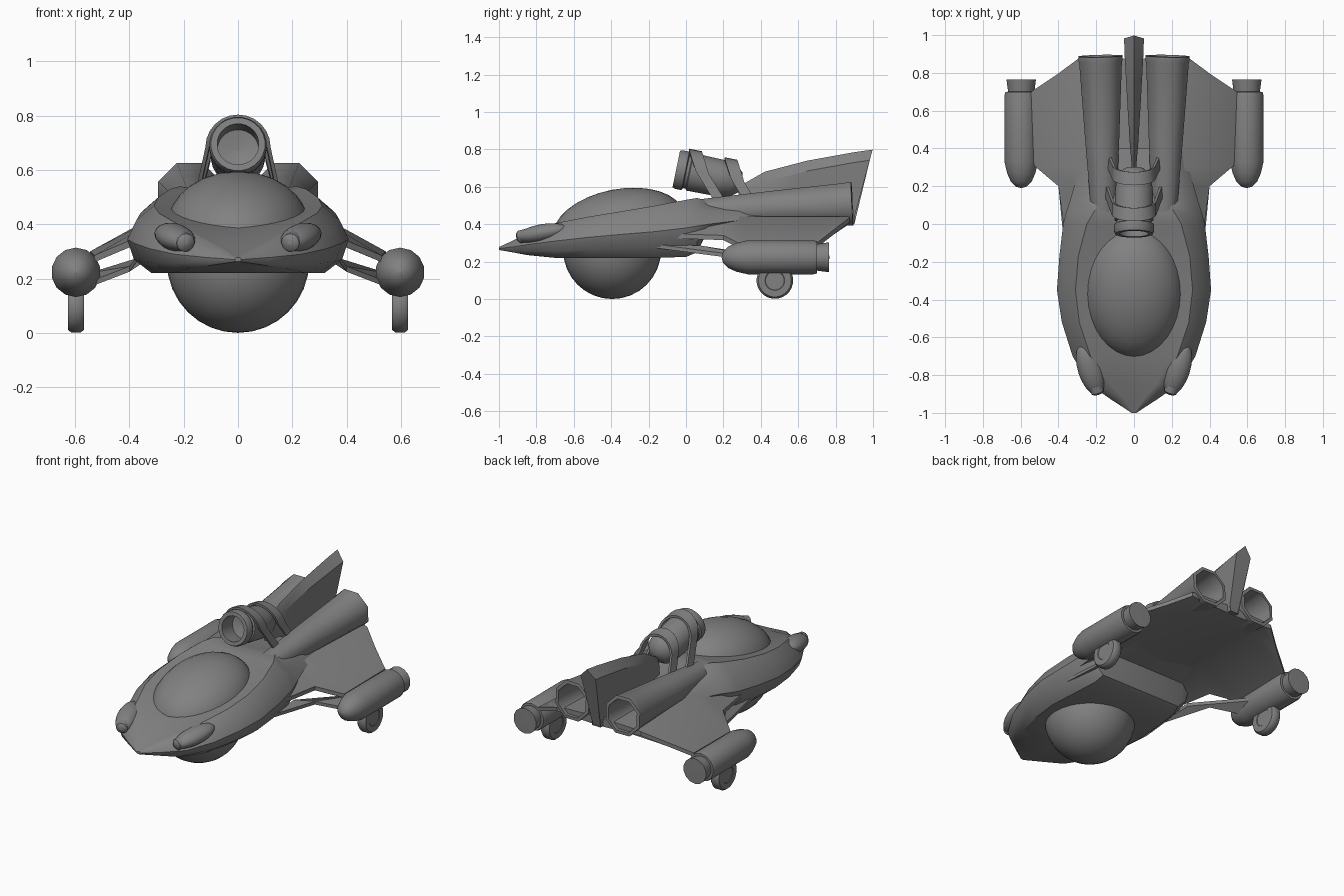
import bpy, bmesh
from math import sin, cos, pi, radians
from mathutils import Vector, Matrix

cube = bpy.data.objects.get("Cube")
if cube:
    bpy.data.objects.remove(cube)

grey = bpy.data.materials.new("hull_grey")
grey.use_nodes = True
COLOR = (0.22, 0.22, 0.22, 1)
grey.diffuse_color = COLOR
grey.node_tree.nodes["Principled BSDF"].inputs["Base Color"].default_value = COLOR


def finish(name, bm, angle=40):
    bmesh.ops.remove_doubles(bm, verts=bm.verts, dist=0.0005)
    bmesh.ops.recalc_face_normals(bm, faces=bm.faces)
    mesh = bpy.data.meshes.new(name)
    bm.to_mesh(mesh)
    bm.free()
    mesh.polygons.foreach_set("use_smooth", [True] * len(mesh.polygons))
    mesh.set_sharp_from_angle(angle=radians(angle))
    mesh.materials.append(grey)
    obj = bpy.data.objects.new(name, mesh)
    bpy.context.collection.objects.link(obj)


def loft(name, rings, angle=40):
    """Skin a list of closed rings and cap both ends."""
    bm = bmesh.new()
    rows = [[bm.verts.new(p) for p in ring] for ring in rings]
    n = len(rows[0])
    for a, b in zip(rows, rows[1:]):
        for i in range(n):
            j = (i + 1) % n
            bm.faces.new((a[i], a[j], b[j], b[i]))
    bm.faces.new(rows[0])
    bm.faces.new(rows[-1])
    finish(name, bm, angle)


def lathe(name, profile, start, axis, segs=16, angle=40):
    """Revolve (radius, distance) pairs about an axis."""
    rot = Vector(axis).to_track_quat('Z', 'Y')
    angles = [2 * pi * (i + 0.5) / segs for i in range(segs)]
    rings = []
    for r, t in profile:
        r = max(r, 0.001)
        rings.append([Vector(start) + rot @ Vector((r * cos(a), r * sin(a), t)) for a in angles])
    loft(name, rings, angle)


def ellipsoid(name, centre, radii, rot=Matrix.Identity(4), segs=32):
    bm = bmesh.new()
    m = Matrix.Translation(centre) @ rot @ Matrix.Diagonal((*radii, 1))
    bmesh.ops.create_uvsphere(bm, u_segments=segs, v_segments=segs // 2, radius=1, matrix=m)
    finish(name, bm, 60)


def mirrored_ring(half, y):
    """Close a half section, listed from centre bottom to centre top."""
    return ([Vector((x, y, z)) for x, z in half]
            + [Vector((-x, y, z)) for x, z in reversed(half) if x > 0])


# Hull: station y, half width, bottom z, edge z, rim x, rim z
stations = [
    (-1.0, 0.012, 0.262, 0.27, 0.006, 0.278),
    (-0.93, 0.12, 0.25, 0.278, 0.06, 0.31),
    (-0.85, 0.235, 0.235, 0.29, 0.14, 0.35),
    (-0.7, 0.325, 0.22, 0.31, 0.23, 0.405),
    (-0.52, 0.382, 0.22, 0.33, 0.29, 0.44),
    (-0.35, 0.408, 0.22, 0.345, 0.31, 0.468),
    (-0.17, 0.395, 0.22, 0.36, 0.295, 0.498),
    (0.0, 0.375, 0.225, 0.38, 0.25, 0.53),
    (0.06, 0.36, 0.25, 0.39, 0.215, 0.54),
    (0.12, 0.34, 0.37, 0.4, 0.18, 0.525),
    (0.4, 0.26, 0.41, 0.435, 0.14, 0.49)]
rings = []
for y, w, zb, ze, xr, zr in stations:
    half = [(0, zb), (0.78 * w, zb), (0.94 * w, zb + 0.4 * (ze - zb)), (w, ze),
            (w + 0.35 * (xr - w), ze + 0.58 * (zr - ze)), (xr, zr),
            (0.86 * xr, zr - 0.02 * xr), (0, zr - 0.08 * xr)]
    rings.append(mirrored_ring(half, y))
loft("hull", rings, 35)

# Cockpit dome and belly ball
ellipsoid("canopy_dome", (0, -0.36, 0.392), (0.262, 0.355, 0.195), Matrix.Rotation(radians(11), 4, 'X'))
ellipsoid("belly_ball", (0, -0.395, 0.262), (0.262, 0.262, 0.262))

# Rear wing: arched deck with a belly panel under the engine tubes
# station y, belly z, shoulder x, shoulder z, tip x, tip z
deck = [
    (-0.1, 0.36, 0.24, 0.42, 0.36, 0.35),
    (0.2, 0.385, 0.26, 0.44, 0.4, 0.34),
    (0.31, 0.383, 0.27, 0.44, 0.53, 0.285),
    (0.7, 0.387, 0.29, 0.44, 0.545, 0.3),
    (0.79, 0.39, 0.29, 0.44, 0.41, 0.37),
    (0.875, 0.395, 0.27, 0.44, 0.295, 0.435)]
loft("rear_wing", [mirrored_ring([(0, zb), (xs - 0.05, zb + 0.008), (xt, zt - 0.025),
                                  (xt, zt), (xs, zs), (0, zs + 0.01)], y)
                   for y, zb, xs, zs, xt, zt in deck], 30)

# Tail fin: station y, bottom z, top z, half width
fin = [(0.28, 0.44, 0.6, 0.01), (0.42, 0.43, 0.68, 0.022),
       (0.65, 0.42, 0.74, 0.036), (0.9, 0.4, 0.785, 0.05)]
rings = [mirrored_ring([(0, zb), (w * 0.6, zb), (w, zt - 0.055), (0, zt)], y)
         for y, zb, zt, w in fin]
# Slanted rear face
rings.append([Vector((p.x * 1.05, 0.89 + (p.z - 0.4) * 0.28, p.z + (p.z - 0.4) * 0.035)) for p in rings[-1]])
loft("tail_fin", rings, 25)

# Cannon on the spine, tipped slightly down at the back
lathe("cannon", [(0, 0.13), (0.077, 0.11), (0.077, 0), (0.1, 0), (0.106, 0.015), (0.106, 0.05),
                 (0.094, 0.055), (0.094, 0.07), (0.103, 0.075), (0.1, 0.24), (0.088, 0.31),
                 (0.055, 0.35), (0, 0.362)],
      (0, -0.052, 0.695), (0, 0.97, -0.2), 24)


def strap(name, top, foot, radius, width):
    """Flat band arched over the cannon, with legs swept back to the hull."""
    top, foot = Vector(top), Vector(foot)
    path = [Vector((-foot.x, foot.y, foot.z))]
    for i in range(13):
        a = pi - pi * i / 12
        drop = radius * (1 - sin(a))
        path.append(Vector((radius * cos(a), top.y + 0.35 * drop, top.z - drop)))
    path.append(foot)
    mid = Vector((0, top.y, top.z - radius))
    rings = []
    for p in path:
        out = Vector((p.x - mid.x, 0, max(p.z - mid.z, 0))).normalized() * 0.014
        along = Vector((0, width / 2, -width * 0.1))
        rings.append([p - along, p - along + out, p + along + out, p + along])
    loft(name, rings, 35)


strap("front_strap", (0, 0.05, 0.783), (0.145, 0.195, 0.5), 0.106, 0.07)
strap("rear_strap", (0, 0.24, 0.737), (0.135, 0.35, 0.51), 0.102, 0.07)

for side, s in (("left", 1), ("right", -1)):
    # Main engine tube with open rear end
    lathe(side + "_engine_tube",
          [(0, 0), (0.072, 0.01), (0.098, 0.4), (0.122, 0.8), (0.126, 0.815), (0.126, 0.835),
           (0.105, 0.837), (0.09, 0.58), (0, 0.57)],
          (s * 0.16, 0.055, 0.465), (s * 0.018, 0.84, 0.045), 8, 50)
    # Wingtip pod and its exhaust cap
    lathe(side + "_wing_pod",
          [(0, 0), (0.03, 0.008), (0.057, 0.035), (0.077, 0.08), (0.091, 0.14),
           (0.091, 0.49), (0.086, 0.51), (0, 0.511)],
          (s * 0.597, 0.19, 0.223), (0, 1, 0), 14)
    lathe(side + "_pod_exhaust", [(0, 0), (0.07, 0), (0.08, 0.075), (0, 0.076)],
          (s * 0.597, 0.69, 0.223), (0, 1, 0), 14)
    # Landing wheel with shallow hub
    lathe(side + "_wheel",
          [(0, 0.003), (0.05, 0.003), (0.053, 0), (0.088, 0), (0.098, 0.012),
           (0.098, 0.048), (0.088, 0.06), (0.053, 0.06), (0.05, 0.057), (0, 0.057)],
          (s * 0.597 - 0.03, 0.475, 0.099), (1, 0, 0), 24)
    # Lower blade bracing the pod
    blade = [(0.36, -0.22, 0.28), (0.4, 0.2, 0.225), (0.53, 0.32, 0.175),
             (0.55, 0.5, 0.2), (0.34, 0.08, 0.265)]
    loft(side + "_lower_blade", [[(s * x, y, z + dz) for x, y, z in blade] for dz in (0, 0.02)], 20)
    # Headlamp shell and round lens
    turn = Matrix.Rotation(radians(-s * 18), 4, 'Z') @ Matrix.Rotation(radians(10), 4, 'X')
    ellipsoid(side + "_headlamp", (s * 0.232, -0.77, 0.352), (0.065, 0.145, 0.048), turn, 20)
    lathe(side + "_headlamp_lens", [(0, 0), (0.022, 0.002), (0.034, 0.012), (0.036, 0.05), (0, 0.05)],
          (s * 0.189, -0.903, 0.33), (s * 0.31, 0.94, 0.17), 16)
